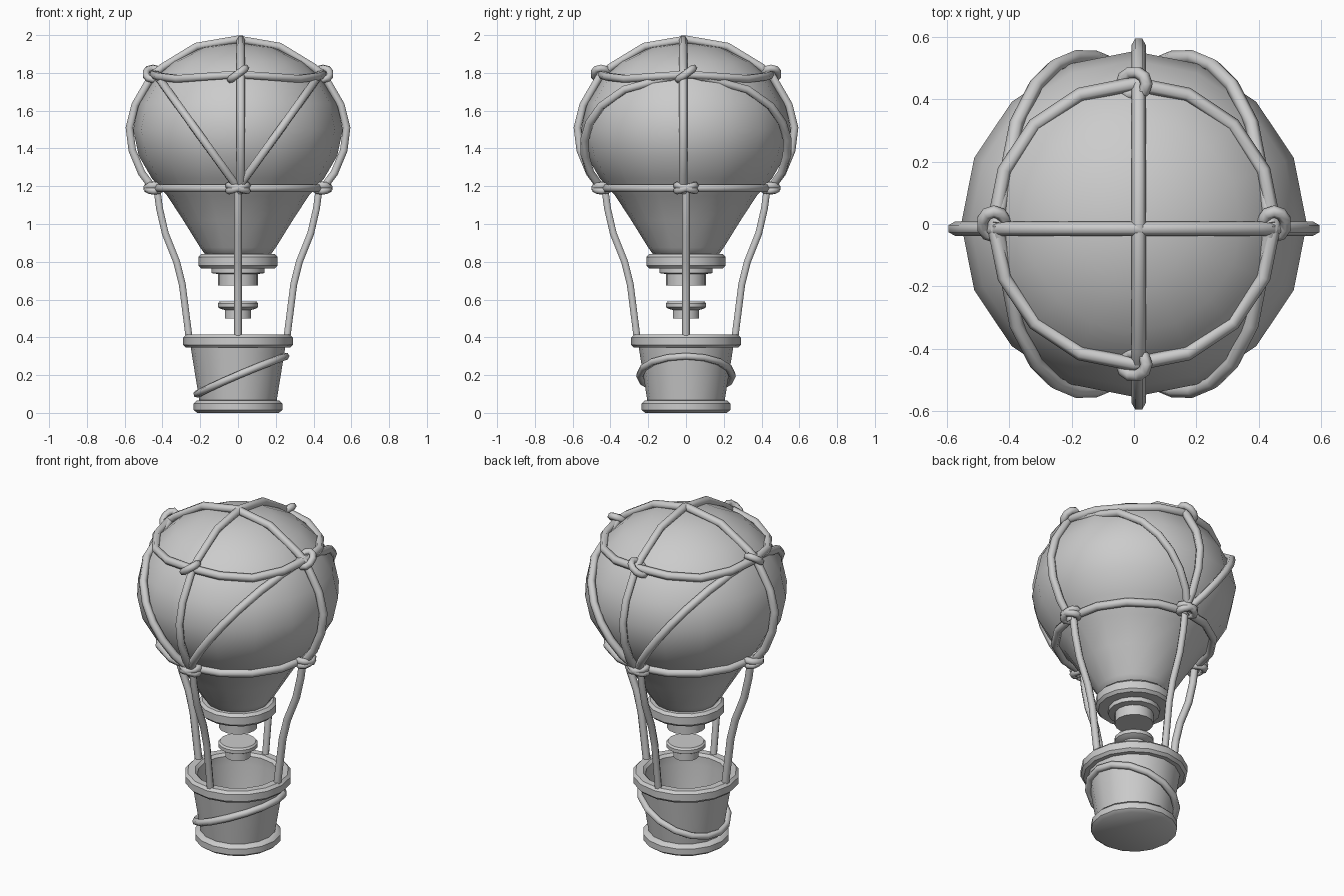
import bpy, math
from mathutils import Vector

if "Cube" in bpy.data.objects:
    bpy.data.objects.remove(bpy.data.objects["Cube"])


def finish(obj, angle):
    bpy.ops.object.select_all(action='DESELECT')
    obj.select_set(True)
    bpy.context.view_layer.objects.active = obj
    if obj.type == 'CURVE':
        bpy.ops.object.convert(target='MESH')
    bpy.ops.object.shade_smooth_by_angle(angle=math.radians(angle))


def lathe(name, profile, n=16, angle=40):
    """Revolve (radius, z) points around z; radius 0 makes a pole."""
    verts, faces, rings = [], [], []
    for r, z in profile:
        start = len(verts)
        count = 1 if r == 0 else n
        for i in range(count):
            a = 2 * math.pi * i / n
            verts.append((r * math.cos(a), r * math.sin(a), z))
        rings.append([start + (i % count) for i in range(n)])
    for lo, hi in zip(rings, rings[1:]):
        for i in range(n):
            j = (i + 1) % n
            quad = [lo[i], lo[j], hi[j], hi[i]]
            faces.append(list(dict.fromkeys(quad)))
    mesh = bpy.data.meshes.new(name)
    mesh.from_pydata(verts, [], faces)
    obj = bpy.data.objects.new(name, mesh)
    bpy.context.collection.objects.link(obj)
    finish(obj, angle)


def rope(name, points, radius=0.023, closed=False):
    """Six-sided tube along a polyline."""
    curve = bpy.data.curves.new(name, 'CURVE')
    curve.dimensions = '3D'
    curve.bevel_depth = radius
    curve.bevel_resolution = 1
    curve.use_fill_caps = True
    spline = curve.splines.new('POLY')
    spline.points.add(len(points) - 1)
    for p, co in zip(spline.points, points):
        p.co = (*co, 1)
    spline.use_cyclic_u = closed
    obj = bpy.data.objects.new(name, curve)
    bpy.context.collection.objects.link(obj)
    finish(obj, 65)


def loop(fn, n=16):
    return [fn(2 * math.pi * i / n) for i in range(n)]


# Balloon envelope with neck
lathe("envelope", [(0, 0.82), (0.16, 0.82), (0.20, 0.875), (0.29, 1.02), (0.375, 1.15),
                   (0.455, 1.24), (0.525, 1.36), (0.555, 1.50), (0.525, 1.64),
                   (0.445, 1.77), (0.345, 1.86), (0.19, 1.935), (0, 1.96)], angle=80)
lathe("neck_ring", [(0, 0.765), (0.195, 0.765), (0.21, 0.78), (0.21, 0.825),
                    (0.195, 0.84), (0, 0.84)])
lathe("neck_nozzle", [(0, 0.675), (0.105, 0.675), (0.105, 0.735), (0.14, 0.74),
                      (0.14, 0.77), (0, 0.77)])

# Burner floating above the basket
lathe("burner", [(0, 0.5), (0.07, 0.5), (0.07, 0.545), (0.09, 0.55), (0.107, 0.56),
                 (0.107, 0.58), (0.098, 0.59), (0, 0.59)])

# Open basket with foot and rim
lathe("basket", [(0, 0), (0.215, 0), (0.235, 0.015), (0.235, 0.05), (0.22, 0.065),
                 (0.205, 0.067), (0.25, 0.345), (0.275, 0.345), (0.29, 0.36),
                 (0.29, 0.40), (0.275, 0.415), (0.235, 0.415), (0.22, 0.40),
                 (0.22, 0.35), (0.18, 0.07), (0, 0.07)])
rope("basket_rope", loop(lambda a: ((0.235 + 0.018 * math.cos(a)) * math.cos(a),
                                    0.245 * math.sin(a), 0.2 + 0.1 * math.cos(a))), 0.02, True)

# Ropes over the envelope, from one side to the other
side = [(0.435, 1.17), (0.51, 1.27), (0.56, 1.39), (0.575, 1.51), (0.545, 1.63),
        (0.455, 1.785), (0.40, 1.83), (0.22, 1.94), (0, 1.978)]
full = side + [(-r, z) for r, z in reversed(side[:-1])]
rope("over_rope_x", [(r, -0.015, z) for r, z in full])
rope("over_rope_y", [(0.015, r, z) for r, z in full])

# Horizontal ring ropes, sagging slightly between the knots
rope("upper_ring_rope", loop(lambda a: (0.45 * math.cos(a), 0.45 * math.sin(a),
                                        1.78 + 0.012 * math.cos(4 * a))), closed=True)
rope("lower_ring_rope", loop(lambda a: (0.43 * math.cos(a), 0.43 * math.sin(a), 1.19)), closed=True)


def rope_radius(z):
    for (r0, z0), (r1, z1) in zip(side, side[1:]):
        if z0 <= z <= z1:
            return r0 + (r1 - r0) * (z - z0) / (z1 - z0)


# Diagonal ropes from the side upper knots to the front and back lower knots
for sx in (-1, 1):
    for sy in (-1, 1):
        path = []
        for i in range(8):
            t = i / 7
            x, z = 0.44 * (1 - t), 1.8 - 0.61 * t
            y = math.sqrt(max(0, rope_radius(z) ** 2 - x * x))
            path.append((sx * x, sy * y, z))
        rope("diagonal_rope", path)

# Knots and basket suspension ropes on the four sides
hang = [(0.43, 1.19), (0.415, 1.08), (0.385, 0.95), (0.325, 0.80), (0.295, 0.68), (0.258, 0.39)]
for out, tangent in (((1, 0, 0), (0, 1, 0)), ((-1, 0, 0), (0, 1, 0)),
                     ((0, 1, 0), (1, 0, 0)), ((0, -1, 0), (1, 0, 0))):
    out, tangent, up = Vector(out), Vector(tangent), Vector((0, 0, 1))

    def knot(name, r, z, rise):
        centre = out * r + up * z
        d = (tangent + up * rise).normalized()
        rope(name, loop(lambda a: centre + d * 0.05 * math.cos(a)
                        + out * 0.038 * math.sin(a), 10), 0.02, True)

    knot("upper_knot", 0.45, 1.795, 0.75)
    knot("lower_knot", 0.445, 1.19, -0.3)
    knot("lower_knot_cross", 0.445, 1.19, 0.3)
    rope("suspension_rope", [out * r + up * z for r, z in hang], 0.021)
